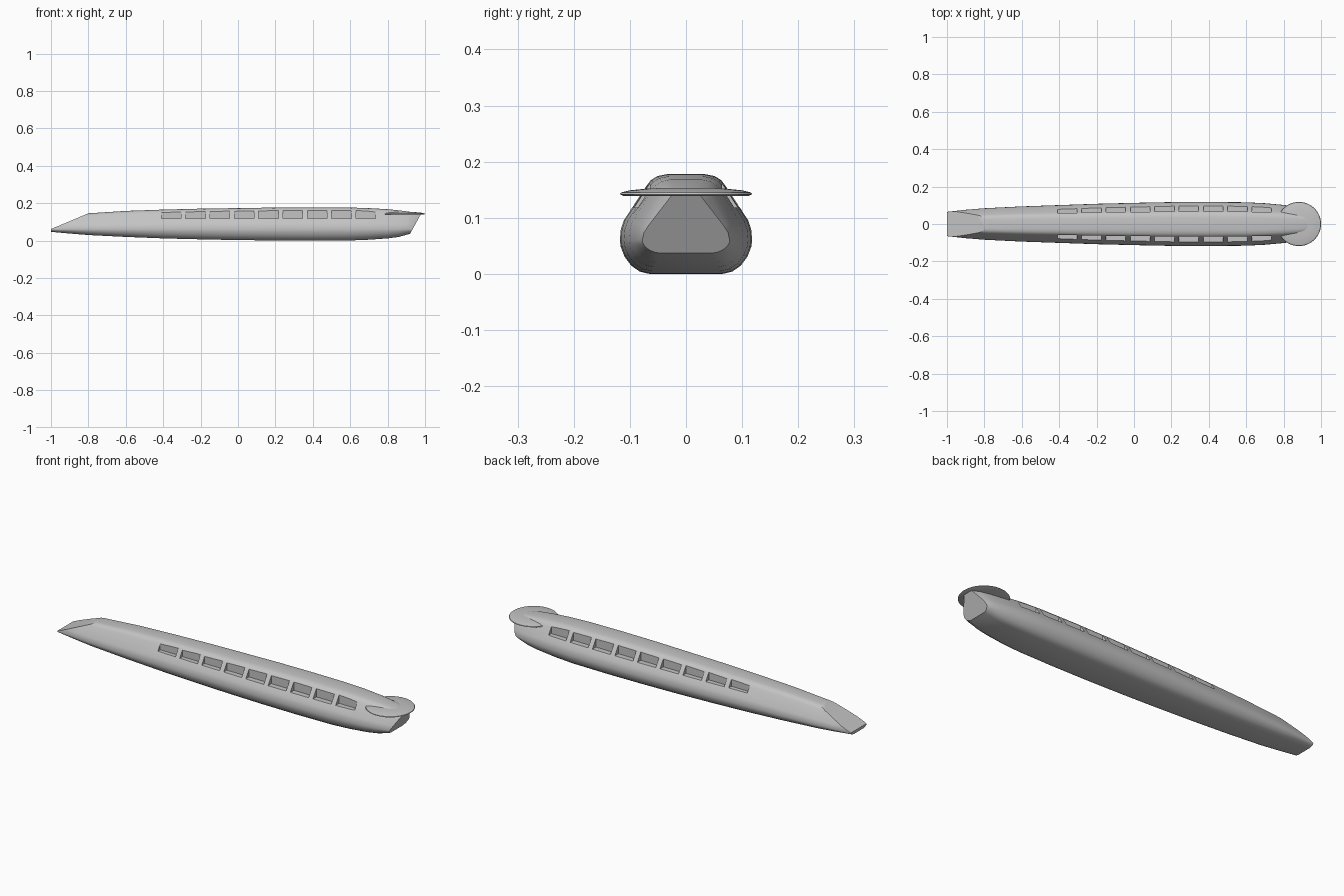
import bpy, bmesh, math
from mathutils import Vector

cube = bpy.data.objects.get("Cube")
if cube:
    bpy.data.objects.remove(cube, do_unlink=True)

grey = bpy.data.materials.new("light_grey")
grey.use_nodes = True
COLOUR = (0.55, 0.55, 0.55, 1)
grey.diffuse_color = COLOUR
grey.node_tree.nodes["Principled BSDF"].inputs["Base Color"].default_value = COLOUR


def make_object(name, bm):
    bmesh.ops.recalc_face_normals(bm, faces=bm.faces)
    mesh = bpy.data.meshes.new(name)
    bm.to_mesh(mesh)
    bm.free()
    mesh.materials.append(grey)
    obj = bpy.data.objects.new(name, mesh)
    bpy.context.scene.collection.objects.link(obj)
    return obj


def activate(obj):
    bpy.ops.object.select_all(action='DESELECT')
    obj.select_set(True)
    bpy.context.view_layer.objects.active = obj


def smooth(obj, degrees):
    activate(obj)
    bpy.ops.object.shade_smooth_by_angle(angle=math.radians(degrees))


# Hull stations: x, half width, keel height, roof height
STATIONS = [
    (-1.0, .065, .047, .132), (-.9, .076, .038, .14), (-.8, .084, .03, .146),
    (-.6, .094, .02, .159), (-.4, .101, .012, .166), (-.2, .108, .007, .171),
    (0, .113, .003, .174), (.2, .117, .001, .177), (.4, .118, 0, .178),
    (.6, .116, .001, .177), (.7, .111, .005, .174), (.8, .102, .012, .168),
    (.86, .094, .02, .162), (.9, .087, .031, .157), (.94, .076, .043, .151),
    (1.0, .035, .057, .142)]
BEAM = .06

# Half section: width share, then height share below (-1..0) or above (0..1) the beam
SECTION = [(.55, -1), (.7, -.93), (.83, -.75), (.93, -.48), (.985, -.2), (1, 0),
           (.985, .16), (.94, .3), (.6, .82), (.53, .91), (.43, .97), (.28, 1)]


def section_ring(bm, x, half, keel, roof):
    def height(t):
        return BEAM + t * ((roof - BEAM) if t > 0 else (BEAM - keel))
    right = [(half * w, height(t)) for w, t in SECTION]
    left = [(-y, z) for y, z in reversed(right)]
    return [bm.verts.new((x, y, z)) for y, z in right + left]


def slice_off(bm, point, normal):
    cut = bmesh.ops.bisect_plane(
        bm, geom=bm.verts[:] + bm.edges[:] + bm.faces[:], dist=1e-6,
        plane_co=Vector(point), plane_no=Vector(normal), clear_outer=True)
    edges = [e for e in cut["geom_cut"] if isinstance(e, bmesh.types.BMEdge)]
    bmesh.ops.holes_fill(bm, edges=edges, sides=0)


# Hull: lofted, then sliced to a wedge bow and a raked stern
bm = bmesh.new()
rings = [section_ring(bm, *s) for s in STATIONS]
for a, b in zip(rings, rings[1:]):
    for i in range(len(a)):
        j = (i + 1) % len(a)
        bm.faces.new((a[i], a[j], b[j], b[i]))
bm.faces.new(rings[0])
bm.faces.new(rings[-1])
slice_off(bm, (-1, 0, .062), (-.084, 0, .2))
slice_off(bm, (.93, 0, .055), (.085, 0, -.047))
hull = make_object("hull", bm)


# Window recesses: a row of box cuts on each side
def half_width(x):
    for a, b in zip(STATIONS, STATIONS[1:]):
        if a[0] <= x <= b[0]:
            return a[1] + (b[1] - a[1]) * (x - a[0]) / (b[0] - a[0])


bm = bmesh.new()
for side in (-1, 1):
    for i in range(9):
        x = -.357 + .13 * i
        back = .57 * half_width(x)
        box = bmesh.ops.create_cube(bm, size=1)["verts"]
        bmesh.ops.scale(bm, vec=(.105, .2, .046), verts=box)
        bmesh.ops.translate(bm, vec=(x, side * (back + .1), .141), verts=box)
cutter = make_object("window_cutter", bm)
cutter.hide_render = True

activate(hull)
mod = hull.modifiers.new("windows", 'BOOLEAN')
mod.operation = 'DIFFERENCE'
mod.solver = 'EXACT'
mod.object = cutter
bpy.ops.object.modifier_apply(modifier=mod.name)
bpy.data.objects.remove(cutter, do_unlink=True)
smooth(hull, 24)

# Stern disc: shallow dome with a flat underside
PROFILE = [(0, .139), (.112, .139), (.118, .142), (.116, .145),
           (.1, .149), (.07, .152), (.035, .1535), (0, .154)]
bm = bmesh.new()
verts = [bm.verts.new((r, 0, z)) for r, z in PROFILE]
edges = [bm.edges.new(pair) for pair in zip(verts, verts[1:])]
bmesh.ops.spin(bm, geom=verts + edges, cent=(0, 0, 0), axis=(0, 0, 1),
               angle=math.tau, steps=48, use_merge=True)
bmesh.ops.remove_doubles(bm, verts=bm.verts, dist=1e-5)
bmesh.ops.translate(bm, vec=(.882, 0, 0), verts=bm.verts)
disc = make_object("stern_disc", bm)
smooth(disc, 35)
